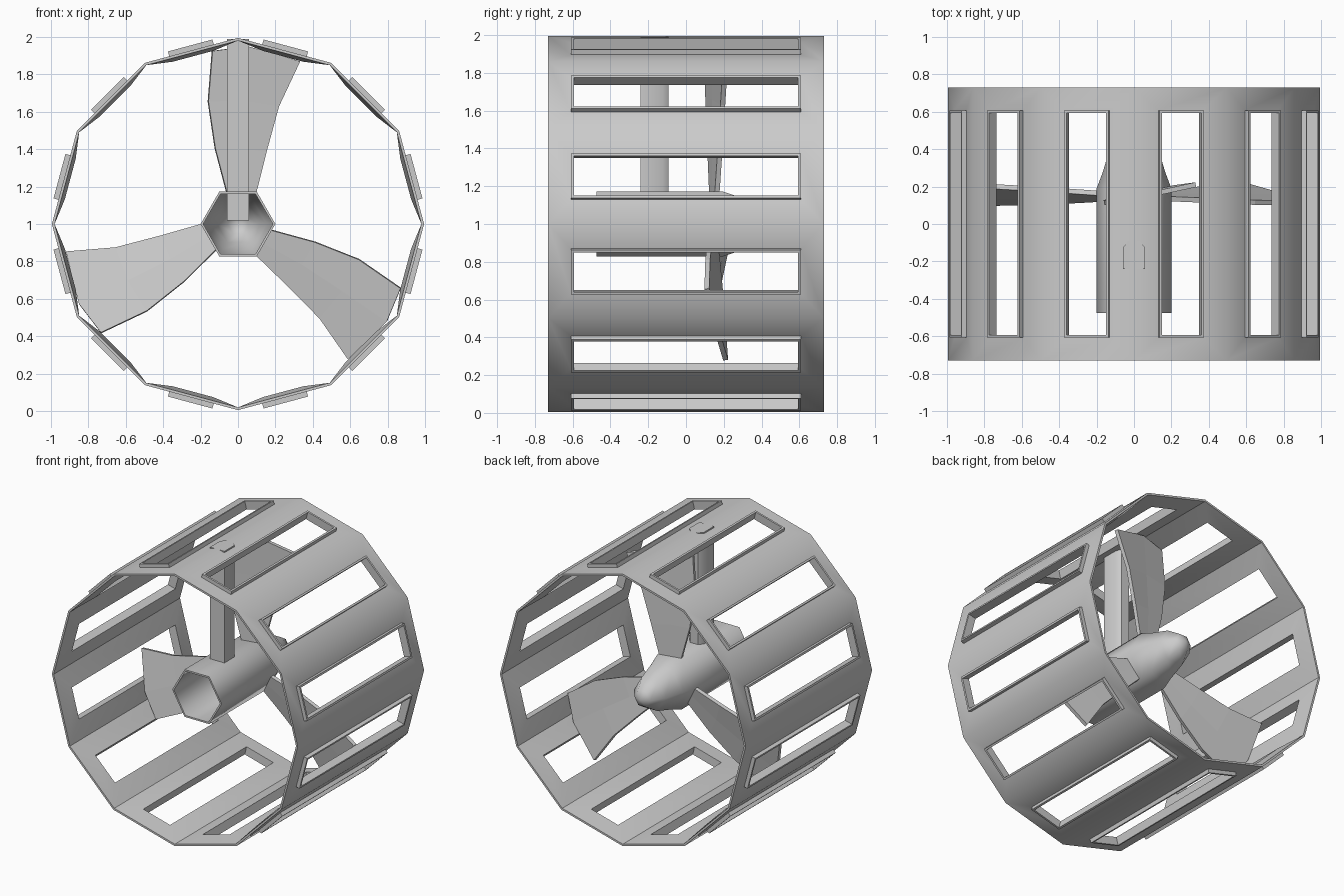
import bpy
from math import sin, cos, pi, radians
from mathutils import Vector, Matrix

if "Cube" in bpy.data.objects:
    bpy.data.objects.remove(bpy.data.objects["Cube"])

CZ = 1.0          # height of the fan axis
R = 0.995         # duct corner radius


def make(name, verts, faces, thickness=0, offset=-1, smooth=None, merge=False):
    me = bpy.data.meshes.new(name)
    me.from_pydata(verts, [], faces)
    ob = bpy.data.objects.new(name, me)
    bpy.context.collection.objects.link(ob)
    bpy.ops.object.select_all(action='DESELECT')
    ob.select_set(True)
    bpy.context.view_layer.objects.active = ob
    if merge:
        w = ob.modifiers.new("weld", 'WELD')
        w.merge_threshold = 0.001
        bpy.ops.object.modifier_apply(modifier=w.name)
    if thickness:
        s = ob.modifiers.new("thickness", 'SOLIDIFY')
        s.thickness, s.offset, s.use_even_offset = thickness, offset, True
        bpy.ops.object.modifier_apply(modifier=s.name)
    if smooth:
        bpy.ops.object.shade_smooth_by_angle(angle=radians(smooth))
    return ob


# Twelve-sided duct: each side has one long slot with a raised lip
verts, faces = [], []
apothem, half = R * cos(pi / 12), R * sin(pi / 12)
for k in range(12):
    a = radians(15 + 30 * k)
    n, t = Vector((cos(a), 0, sin(a))), Vector((-sin(a), 0, cos(a)))
    base = len(verts)
    for hy, hv, out in ((0.73, half, 0), (0.608, 0.123, 0), (0.608, 0.123, 0.027)):
        for sy, sv in ((-1, -1), (1, -1), (1, 1), (-1, 1)):
            verts.append(n * (apothem + out) + t * hv * sv + Vector((0, hy * sy, CZ)))
    for ring in (0, 4):
        for i in range(4):
            j = (i + 1) % 4
            faces.append([base + ring + q for q in (i, j, 4 + j, 4 + i)])
make("duct", verts, faces, 0.014, smooth=40, merge=True)

# Hollow six-sided hub, open at the front, rounded nose at the back
profile = [(-0.475, 0.2), (0.19, 0.2), (0.28, 0.166), (0.42, 0.125), (0.505, 0.065)]
verts = [(r * cos(k * pi / 3), y, CZ + r * sin(k * pi / 3)) for y, r in profile for k in range(6)]
verts.append((0, 0.535, CZ))
faces = []
for k in range(6):
    m = (k + 1) % 6
    for i in range(len(profile) - 1):
        faces.append((i * 6 + k, i * 6 + 6 + k, i * 6 + 6 + m, i * 6 + m))
    last = (len(profile) - 1) * 6
    faces.append((last + k, len(verts) - 1, last + m))
make("hub", verts, faces, 0.012, smooth=65)

# Support strut from the duct top into the hub
section = [(-0.058, -0.24), (0.058, -0.24), (0.058, -0.125), (0.032, -0.092),
           (-0.032, -0.092), (-0.058, -0.125)]
verts = [(x, y, z) for z in (1.02, 1.99) for x, y in section]
faces = [(5, 4, 3, 2, 1, 0), (6, 7, 8, 9, 10, 11)]
faces += [(i, (i + 1) % 6, 6 + (i + 1) % 6, 6 + i) for i in range(6)]
make("support_strut", verts, faces, smooth=50)

# Three pitched blades, each row: (x, y, height above axis) for left, middle, right
rows = [((-0.06, 0.135, 0.165), (0.02, 0.15, 0.17), (0.095, 0.165, 0.165)),
        ((-0.123, 0.125, 0.405), (0.015, 0.15, 0.405), (0.15, 0.18, 0.385)),
        ((-0.16, 0.115, 0.655), (0.03, 0.15, 0.66), (0.217, 0.195, 0.63)),
        ((-0.138, 0.11, 0.925), (0.053, 0.15, 0.95), (0.33, 0.21, 0.87))]
faces = [(i * 3 + j, i * 3 + j + 1, i * 3 + j + 4, i * 3 + j + 3)
         for i in range(3) for j in range(2)]
for k in range(3):
    rot = Matrix.Rotation(2 * pi / 3 * k, 3, 'Y')
    verts = [rot @ Vector(p) + Vector((0, 0, CZ)) for row in rows for p in row]
    make("blade_%d" % (k + 1), verts, faces, 0.026, offset=0)
